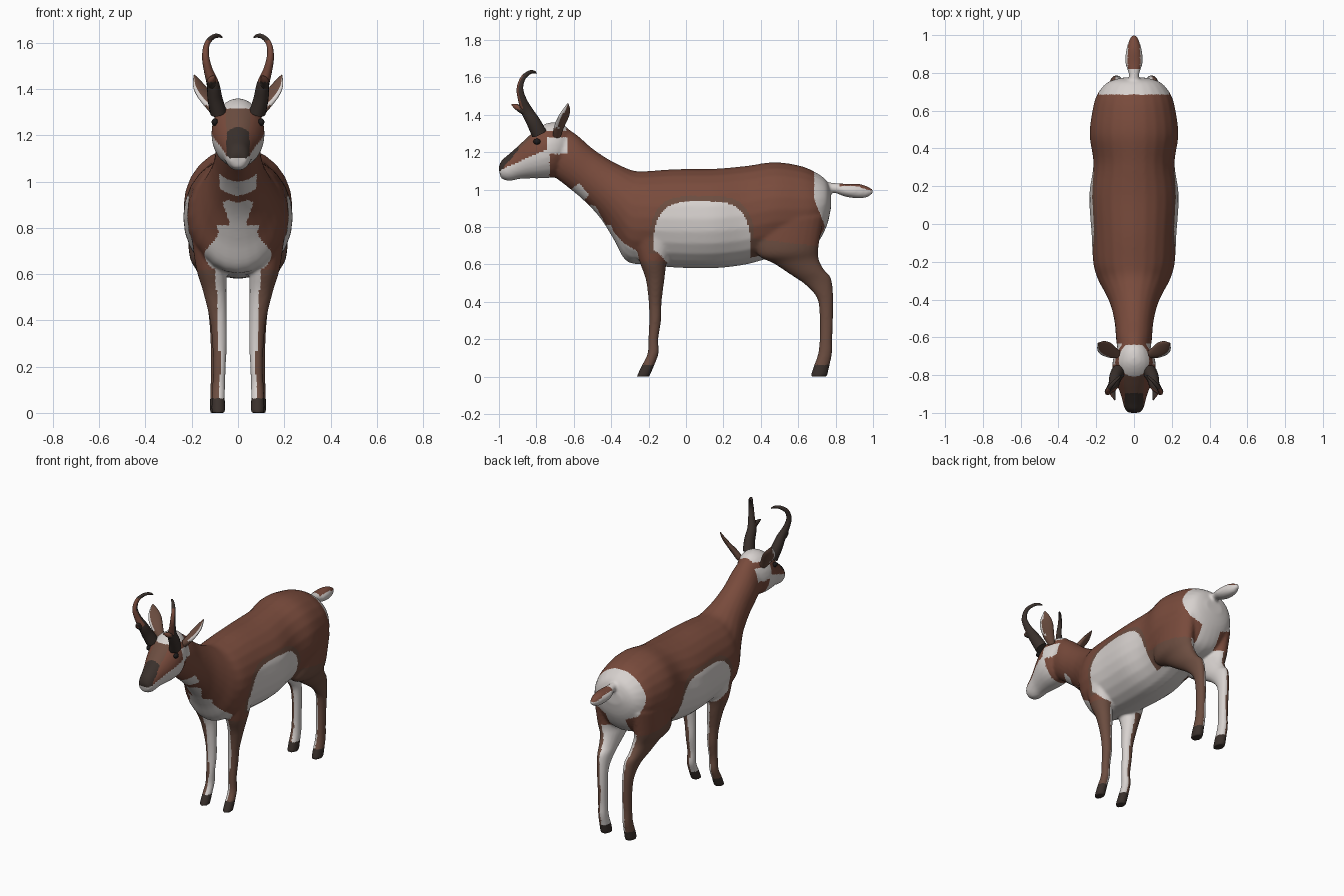
import bpy, bmesh, math
from mathutils import Vector

cube = bpy.data.objects.get("Cube")
if cube:
    bpy.data.objects.remove(cube)


def material(name, rgb):
    m = bpy.data.materials.new(name)
    m.use_nodes = True
    m.diffuse_color = (*rgb, 1)
    m.node_tree.nodes["Principled BSDF"].inputs["Base Color"].default_value = (*rgb, 1)
    return m


MATS = [material("russet coat", (.19, .07, .045)), material("white fur", (.68, .64, .62)),
        material("muted brown", (.15, .075, .052)), material("dark hoof and nose", (.042, .03, .025)),
        material("eye black", (.012, .01, .01))]
COAT, WHITE, MUTED, DARK, BLACK = range(5)


def spline(rows, steps=5):
    """Catmull-Rom interpolation through rows of numbers."""
    rows = [Vector(r) for r in rows]
    out = []
    for i in range(len(rows) - 1):
        a, b, c, d = rows[max(i - 1, 0)], rows[i], rows[i + 1], rows[min(i + 2, len(rows) - 1)]
        for k in range(steps):
            t = k / steps
            out.append(b + (c - a) * (t / 2) + (a * 2 - b * 5 + c * 4 - d) * (t * t / 2)
                       + (b * 3 - a - c * 3 + d) * (t ** 3 / 2))
    return out + [rows[-1]]


def skin(bm, rings, sides=24):
    """Close a tube over rings given as centre and two half axes."""
    loops = []
    for centre, a, b in rings:
        angles = [2 * math.pi * k / sides for k in range(sides)]
        loops.append([bm.verts.new(centre + a * math.cos(t) + b * math.sin(t)) for t in angles])
    for p, q in zip(loops, loops[1:]):
        for k in range(sides):
            j = (k + 1) % sides
            bm.faces.new((p[k], p[j], q[j], q[k]))
    bm.faces.new(loops[0])
    bm.faces.new(loops[-1])


def loft(bm, stations, sign=1):
    """Each station: y,z of one edge, y,z of the other edge, half width, centre x."""
    rings = []
    for s in spline([(*r, 0) if len(r) == 5 else r for r in stations]):
        p, q = Vector((s[5] * sign, s[0], s[1])), Vector((s[5] * sign, s[2], s[3]))
        rings.append(((p + q) / 2, (p - q) / 2, Vector((max(s[4], .004), 0, 0))))
    skin(bm, rings)


def finish(name, bm, rule=None, angle=60):
    bmesh.ops.recalc_face_normals(bm, faces=bm.faces)
    mesh = bpy.data.meshes.new(name)
    bm.to_mesh(mesh)
    bm.free()
    obj = bpy.data.objects.new(name, mesh)
    bpy.context.collection.objects.link(obj)
    for m in MATS:
        mesh.materials.append(m)
    if rule:
        paint(obj, rule, angle)
    return obj


def paint(obj, rule, angle=60):
    for f in obj.data.polygons:
        f.material_index = rule(f.center, f.normal)
    bpy.ops.object.select_all(action='DESELECT')
    obj.select_set(True)
    bpy.context.view_layer.objects.active = obj
    bpy.ops.object.shade_smooth_by_angle(angle=math.radians(angle))


# Torso and neck, rump to nape
body = bmesh.new()
loft(body, [(.775, .98, .775, .90, .06), (.75, 1.05, .75, .80, .14), (.68, 1.10, .69, .70, .195),
            (.6, 1.13, .6, .66, .22), (.47, 1.147, .47, .64, .235), (.32, 1.127, .32, .60, .215),
            (.15, 1.112, .15, .58, .237), (-.05, 1.11, -.05, .583, .225), (-.2, 1.1, -.22, .6, .215),
            (-.27, 1.1, -.32, .62, .19), (-.33, 1.12, -.39, .74, .155), (-.41, 1.16, -.46, .85, .122),
            (-.5, 1.22, -.55, .945, .102), (-.58, 1.29, -.64, 1.02, .095), (-.64, 1.33, -.72, 1.08, .085)])
# Head, nape to nose
loft(body, [(-.60, 1.28, -.68, 1.12, .06), (-.65, 1.345, -.70, 1.07, .095), (-.72, 1.36, -.73, 1.063, .113),
            (-.78, 1.338, -.78, 1.06, .113), (-.84, 1.288, -.83, 1.06, .097), (-.9, 1.232, -.885, 1.058, .074),
            (-.95, 1.188, -.93, 1.048, .06), (-.985, 1.158, -.957, 1.048, .052), (-1.003, 1.12, -.99, 1.06, .035)])
# Tail
loft(body, [(.72, 1.04, .72, .98, .03), (.79, 1.037, .79, .983, .027), (.85, 1.032, .85, .963, .046),
            (.92, 1.032, .92, .953, .042), (.97, 1.018, .97, .96, .027), (1.002, 1, 1.002, .982, .01)])
# Legs
for side in (-1, 1):
    loft(body, [(-.28, .75, -.05, .75, .07, .13), (-.25, .62, -.10, .62, .065, .115),
                (-.215, .52, -.115, .52, .05, .1), (-.2, .4, -.13, .4, .037, .085),
                (-.197, .3, -.133, .3, .032, .08), (-.202, .2, -.148, .2, .028, .08),
                (-.207, .12, -.145, .13, .028, .083), (-.24, .055, -.165, .07, .029, .085),
                (-.265, .0, -.195, .0, .031, .085)], side)
    loft(body, [(.38, .82, .74, .86, .085, .135), (.38, .66, .71, .70, .075, .135), (.47, .605, .71, .63, .06, .12),
                (.56, .545, .74, .57, .048, .11), (.64, .49, .775, .53, .039, .1), (.70, .42, .787, .44, .033, .095),
                (.714, .33, .787, .33, .03, .09), (.714, .2, .782, .2, .028, .09), (.705, .12, .782, .13, .029, .09),
                (.68, .05, .768, .06, .031, .09), (.665, .0, .755, .0, .032, .09)], side)
hide = finish("body", body)

# Fuse the masses into one skin
mod = hide.modifiers.new("fuse", 'REMESH')
mod.mode, mod.voxel_size = 'VOXEL', .0085
mod = hide.modifiers.new("soften", 'SMOOTH')
mod.factor, mod.iterations = .5, 8
fused = bpy.data.meshes.new_from_object(hide.evaluated_get(bpy.context.evaluated_depsgraph_get()))
hide.modifiers.clear()
hide.data = fused
fused.materials.clear()
for m in MATS:
    fused.materials.append(m)


def head_colour(x, y, z, n):
    if y < -.895 and z > 1.1 + (y + 1) * .5 and x < .05:
        return DARK
    if z > 1.315 and y > -.81 and x < .085:
        return WHITE if y < -.64 else COAT
    if y < -.73 and z < 1.12 + (y + .957) * .45:
        return WHITE
    if abs(y + .69) < .055 and 1.19 < z < 1.28 and x > .04:
        return WHITE
    return MUTED if n.z > .35 and x < .05 and y < -.76 else COAT


def neck_colour(x, y, z):
    bib = x < .115 + .03 * math.sin(z * 30) and z < .81
    heart = .80 < z < .92 - .3 * abs(x - .04) and x < .035 + .35 * max(0, z - .82)
    throat = .94 + 5 * x * x < z < 1.0 + 5 * x * x and x < .08
    return WHITE if bib or heart or throat else COAT


def coat_colour(c, n):
    x, y, z = abs(c.x), c.y, c.z
    inward = n.x * (1 if c.x > 0 else -1) < -.15
    if z < .062:
        return DARK
    if y < -.62 and z > 1.045:
        return head_colour(x, y, z, n)
    # Legs: pale inside, brown outside
    if z < .57:
        if y < .1:
            return WHITE if inward or (z > .27 and n.y < -.3 and x < .088) else MUTED
        return WHITE if inward else MUTED
    # Chest and throat marks
    if y < -.25 and n.y < -.1:
        return neck_colour(x, y, z)
    # Tail and rump
    if y > .79:
        return COAT if n.z > .35 and x < .032 and y > .82 else WHITE
    if y > .685 + max(0, .95 - z) * .4 or (y > .6 and z < .86 and x < .07):
        return WHITE
    # Flank and belly
    if x < .1 and z < .66:
        return WHITE
    oval = abs((y - .085) / .258) ** 3.5 + (max(z - .7, 0) / .238) ** 2.6
    if oval < 1 and (z > .68 or y > -.17 + (.68 - z)):
        return WHITE
    if oval < 1.35 and z > .66:
        return MUTED
    if y > .3 and z < .74 - .12 * (y - .35):
        return WHITE if inward else MUTED
    return MUTED if z < .62 else COAT


paint(hide, coat_colour)

for side, word in ((-1, "right"), (1, "left")):
    # Cupped leaf-shaped ear
    bm = bmesh.new()
    rings = []
    across = Vector((.55 * side, -.75, -.3)).normalized()
    for x, y, z, w, t in spline([(.085, -.69, 1.29, .022, .02), (.115, -.68, 1.33, .034, .019),
                                 (.15, -.66, 1.38, .042, .014), (.175, -.645, 1.42, .032, .01),
                                 (.19, -.632, 1.46, .004, .003)]):
        facing = across.cross(Vector((.5 * side, .3, .8))).normalized()
        rings.append((Vector((x * side, y, z)), across * w, facing * t))
    skin(bm, rings, 16)
    outer = Vector((.75 * side, -.6, -.1))
    finish(word + "_ear", bm, lambda c, n: WHITE if n.dot(outer) > .35 and c.z > 1.33 else MUTED)

    # Hooked horn and its forward prong
    for part, path in (("horn", [(.085, -.785, 1.3, .042), (.1, -.815, 1.36, .038), (.108, -.85, 1.42, .032),
                                 (.128, -.875, 1.48, .023), (.14, -.888, 1.54, .018), (.134, -.872, 1.595, .014),
                                 (.108, -.84, 1.625, .011), (.083, -.815, 1.63, .008), (.068, -.8, 1.622, .003)]),
                       ("prong", [(.11, -.85, 1.415, .025), (.115, -.885, 1.433, .021),
                                  (.108, -.91, 1.445, .014), (.1, -.932, 1.455, .003)])):
        bm = bmesh.new()
        pts = [(Vector((p[0] * side, p[1], p[2])), p[3]) for p in spline(path)]
        rings = []
        for i, (p, r) in enumerate(pts):
            tangent = (pts[min(i + 1, len(pts) - 1)][0] - pts[max(i - 1, 0)][0]).normalized()
            u = Vector((1, 0, 0)) - tangent * tangent.x
            u.normalize()
            rings.append((p, u * r * .85, tangent.cross(u) * r))
        skin(bm, rings, 14)
        finish(word + "_" + part, bm, lambda c, n: COAT if 1.43 < c.z < 1.61 and n.y < -.2 else DARK)

    # Eye
    bm = bmesh.new()
    bmesh.ops.create_uvsphere(bm, u_segments=16, v_segments=10, radius=.02)
    for v in bm.verts:
        v.co = Vector((v.co.x * .7 + .1 * side, v.co.y - .797, v.co.z * .8 + 1.257))
    finish(word + "_eye", bm, lambda c, n: BLACK)
